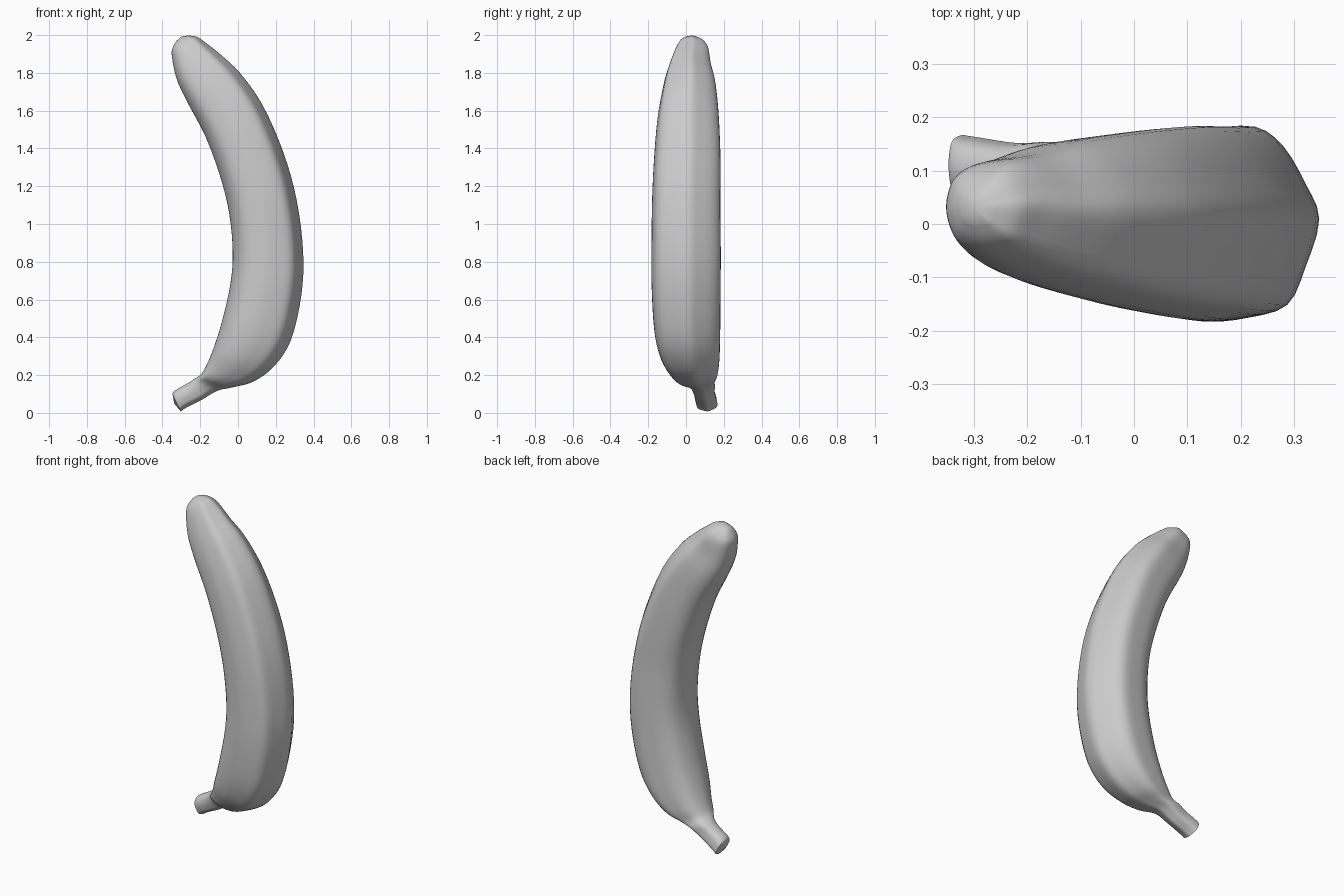
import bpy, bmesh
from mathutils import Vector

if "Cube" in bpy.data.objects:
    bpy.data.objects.remove(bpy.data.objects["Cube"])

# stations from blossom tip to stem end:
# inner x, inner z, outer x, outer z, centre y, half width
STATIONS = [
    (-0.325, 1.970, -0.265, 1.998, 0.03, 0.030),
    (-0.345, 1.935, -0.215, 1.990, 0.03, 0.062),
    (-0.350, 1.890, -0.165, 1.955, 0.03, 0.087),
    (-0.325, 1.770, -0.090, 1.895, 0.02, 0.110),
    (-0.270, 1.650, 0.010, 1.800, 0.017, 0.138),
    (-0.170, 1.460, 0.130, 1.630, 0.01, 0.162),
    (-0.090, 1.240, 0.240, 1.380, 0.005, 0.176),
    (-0.045, 1.050, 0.310, 1.130, 0.0, 0.180),
    (-0.027, 0.850, 0.345, 0.850, 0.0, 0.182),
    (-0.040, 0.680, 0.335, 0.620, 0.0, 0.181),
    (-0.085, 0.480, 0.280, 0.385, 0.006, 0.173),
    (-0.130, 0.340, 0.190, 0.245, 0.02, 0.155),
    (-0.165, 0.255, 0.080, 0.165, 0.04, 0.125),
    (-0.195, 0.205, -0.030, 0.135, 0.055, 0.095),
    (-0.230, 0.180, -0.110, 0.117, 0.085, 0.068),
    (-0.270, 0.155, -0.190, 0.070, 0.095, 0.056),
    (-0.335, 0.117, -0.270, 0.030, 0.105, 0.057),
    (-0.347, 0.100, -0.303, 0.008, 0.11, 0.056),
]
# rounded five-sided section: u runs from inner to outer edge, v across
SECTION = [(1, .05), (.93, -.45), (.84, -.83), (.65, -.96), (.43, -1),
           (.2, -.88), (.07, -.6), (0, -.1), (.02, .35), (.1, .7),
           (.25, .9), (.45, .98), (.68, 1), (.82, .8), (.93, .42)]


def spline(points, steps, closed=False):
    """Catmull-Rom resampling of points of any dimension."""
    pts = [Vector(p) for p in points]
    n = len(pts)
    get = (lambda i: pts[i % n]) if closed else (lambda i: pts[min(max(i, 0), n - 1)])
    out = []
    for i in range(n if closed else n - 1):
        a, b, c, d = (get(i + k) for k in (-1, 0, 1, 2))
        for s in range(steps):
            t = s / steps
            out.append(0.5 * (2 * b + (c - a) * t + (2 * a - 5 * b + 4 * c - d) * t ** 2
                              + (3 * b - a - 3 * c + d) * t ** 3))
    return out if closed else out + [pts[-1]]


# fruit body and stem as one lofted skin
bm = bmesh.new()
profile = spline(SECTION, 3, closed=True)
rings = []
for xi, zi, xo, zo, yc, hw in spline(STATIONS, 4):
    rings.append([bm.verts.new((xi + (xo - xi) * u, yc + hw * v, zi + (zo - zi) * u))
                  for u, v in profile])
n = len(profile)
for r0, r1 in zip(rings, rings[1:]):
    for i in range(n):
        bm.faces.new((r0[i], r0[(i + 1) % n], r1[(i + 1) % n], r1[i]))


def cap(ring, offset):
    """Slightly domed end cap."""
    mid = sum((v.co for v in ring), Vector()) / n
    tip = bm.verts.new(mid + Vector(offset))
    for i in range(n):
        bm.faces.new((ring[i], ring[(i + 1) % n], tip))


cap(rings[0], (-0.004, 0, 0.008))
cap(rings[-1], (-0.012, 0, -0.006))
bmesh.ops.recalc_face_normals(bm, faces=bm.faces)

mesh = bpy.data.meshes.new("banana")
bm.to_mesh(mesh)
bm.free()
banana = bpy.data.objects.new("banana", mesh)
bpy.context.collection.objects.link(banana)

skin = bpy.data.materials.new("plain grey")
skin.diffuse_color = (0.6, 0.6, 0.6, 1)
skin.use_nodes = True
skin.node_tree.nodes["Principled BSDF"].inputs["Base Color"].default_value = skin.diffuse_color
mesh.materials.append(skin)

bpy.context.view_layer.objects.active = banana
banana.select_set(True)
bpy.ops.object.shade_smooth_by_angle(angle=0.7)
